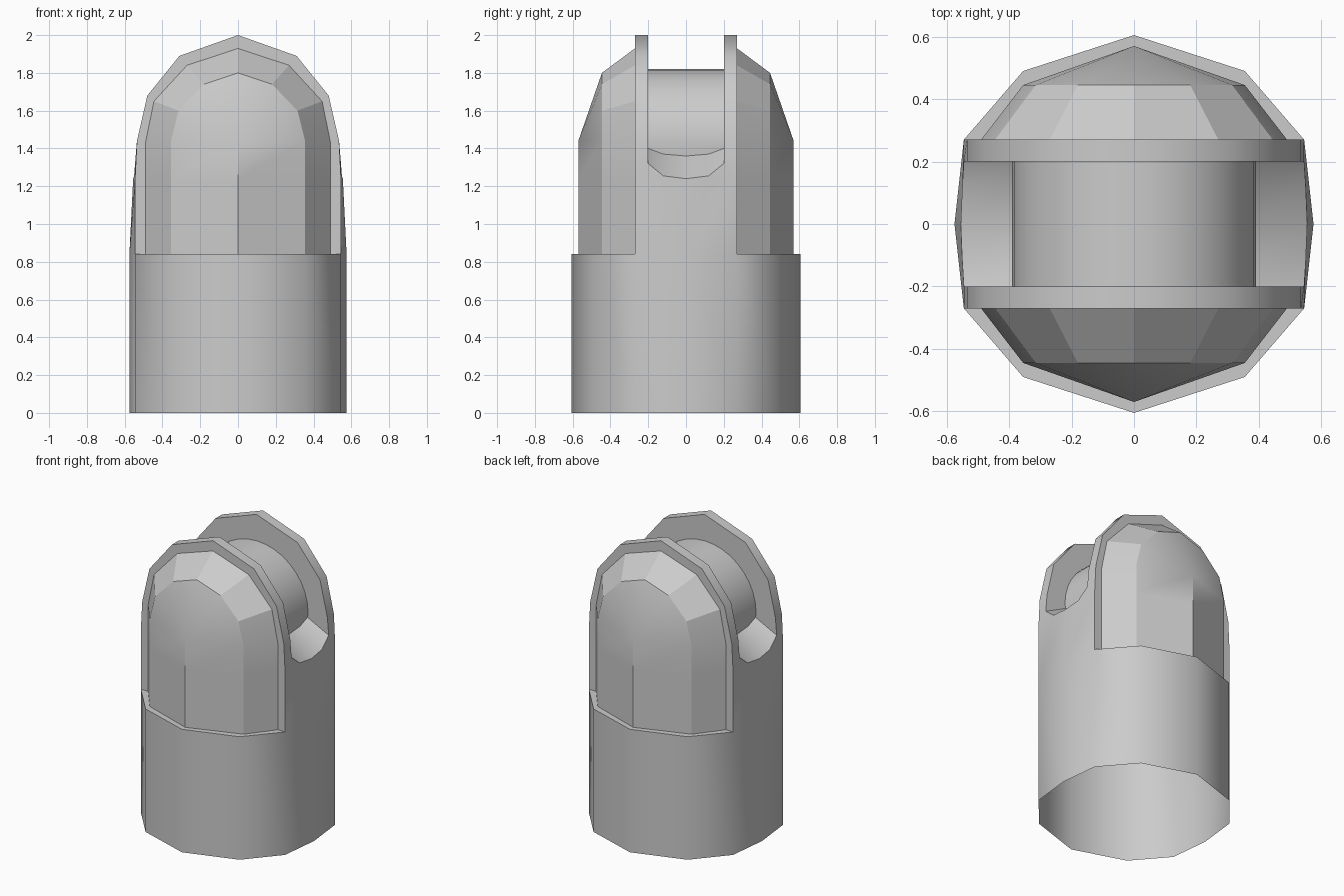
import bpy, bmesh, math

if "Cube" in bpy.data.objects:
    bpy.data.objects.remove(bpy.data.objects["Cube"])


def build(name, faces, angle=None):
    """Mirror quarter faces (x>=0, y>=0) into all four quadrants and weld."""
    bm = bmesh.new()
    for sx in (1, -1):
        for sy in (1, -1):
            for f in faces:
                pts = f if sx * sy > 0 else f[::-1]
                bm.faces.new([bm.verts.new((sx * x, sy * y, z)) for x, y, z in pts])
    bmesh.ops.remove_doubles(bm, verts=bm.verts[:], dist=0.0005)
    bmesh.ops.recalc_face_normals(bm, faces=bm.faces[:])
    me = bpy.data.meshes.new(name)
    bm.to_mesh(me)
    bm.free()
    ob = bpy.data.objects.new(name, me)
    bpy.context.collection.objects.link(ob)
    if angle:
        bpy.ops.object.select_all(action='DESELECT')
        ob.select_set(True)
        bpy.context.view_layer.objects.active = ob
        bpy.ops.object.shade_smooth_by_angle(angle=math.radians(angle))
    return ob


def strip(a, b):
    return [[a[i], a[i + 1], b[i + 1], b[i]] for i in range(len(a) - 1)]


def at_z(pts, z):
    return [(x, y, z) for x, y in pts]


def at_y(pts, y):
    return [(x, y, z) for x, z in pts]


outer = [(0, .605), (.355, .49), (.545, .27), (.575, 0)]
inner = [(0, .57), (.355, .445), (.49, .27)]
rim = [(.545, .84), (.545, 1.24), (.535, 1.44), (.48, 1.68), (.31, 1.89), (0, 2)]
arch = [(.49, .84), (.49, 1.24), (.49, 1.43), (.445, 1.65), (.27, 1.84), (0, 1.93)]
face = [(.355, .84), (.355, 1.24), (.355, 1.44), (.315, 1.6), (.18, 1.74), (0, 1.8)]
lip = [(.545, .2, 1.32), (.55, .12, 1.255), (.555, 0, 1.24)]
floor = [(.385, .2, 1.40), (.385, .12, 1.37), (.385, 0, 1.36)]
hub = [(.39 * math.cos(math.radians(a)), 1.43 + .39 * math.sin(math.radians(a)))
       for a in range(0, 91, 10)]

# body: open tube, ledge, fork rims, slot walls and slot floor
body = strip(at_z(outer, 0), at_z(outer, .84))
body += strip(at_z(outer[:3], .84), at_z(inner, .84))
body += strip(at_y(rim, .27), at_y(arch, .27))
slot_edge = [lip[0]] + at_y(rim[2:], .2)
body += strip(at_y(rim[1:], .27), slot_edge)
body.append([(.545, .27, .84), (.545, .27, 1.24)] + lip + [(.575, 0, .84)])
body += strip(lip, floor)
body.append(slot_edge + at_y(hub[::-1], .2) + [floor[0]])
build("fork_body", body, 40)

# rounded hub between the two fork plates
hub_faces = strip(at_y(hub, .2), at_y(hub, 0))
hub_faces.append([(.39, .2, 1.43), (.39, 0, 1.43)] + floor[::-1])
build("pivot_hub", hub_faces, 40)

# faceted panels bulging from the front and back plates
tip = (0, .57, 1.44)
ridge = [(0, .57, .84), (0, .57, 1.24), tip]
ring = at_y(face, .445)
panels = strip(at_y(arch, .27), ring) + strip(ring[:3], ridge)
panels += [[ring[i], ring[i + 1], tip] for i in range(2, 5)]
build("faceted_panels", panels, 22)
